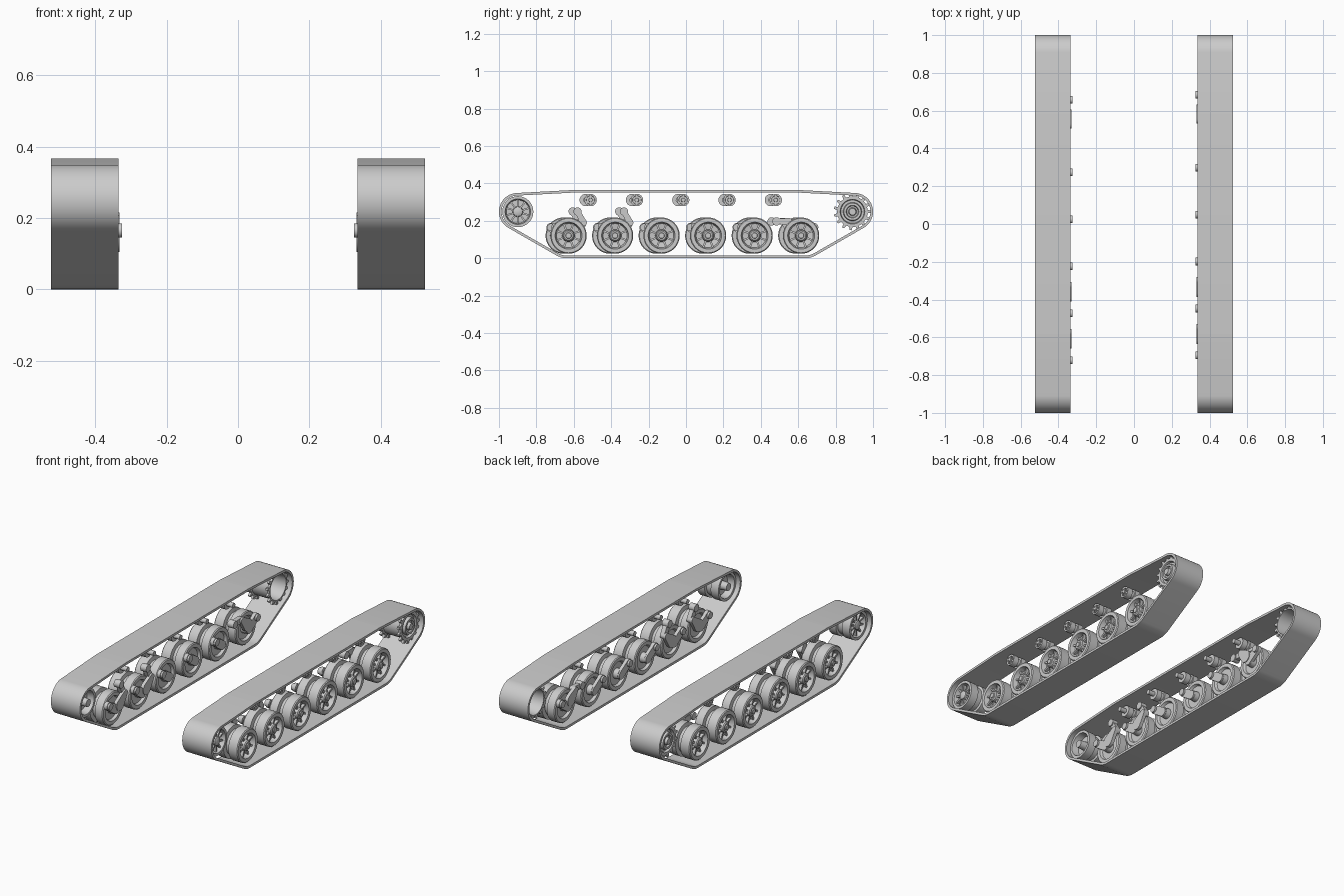
import bpy, bmesh, math
from mathutils import Vector
from mathutils.geometry import convex_hull_2d

cube = bpy.data.objects.get("Cube")
if cube:
    bpy.data.objects.remove(cube)

GREY = (0.6, 0.6, 0.6, 1)
mat = bpy.data.materials.new("plain grey")
mat.use_nodes = True
mat.diffuse_color = GREY
mat.node_tree.nodes["Principled BSDF"].inputs["Base Color"].default_value = GREY


def finish(name, bm):
    """Turn a bmesh into a smooth-shaded object with sharp creases."""
    bmesh.ops.recalc_face_normals(bm, faces=bm.faces)
    mesh = bpy.data.meshes.new(name)
    bm.to_mesh(mesh)
    bm.free()
    mesh.materials.append(mat)
    obj = bpy.data.objects.new(name, mesh)
    bpy.context.collection.objects.link(obj)
    bpy.ops.object.select_all(action='DESELECT')
    obj.select_set(True)
    bpy.context.view_layer.objects.active = obj
    bpy.ops.object.shade_smooth_by_angle(angle=math.radians(35))
    return obj


def ring_of(bm, x, points):
    return [bm.verts.new((x, y, z)) for y, z in points]


def bridge(bm, a, b):
    n = len(a)
    for i in range(n):
        bm.faces.new((a[i], a[(i + 1) % n], b[(i + 1) % n], b[i]))


def circle(y, z, r, n=32):
    return [(y + r * math.cos(2 * math.pi * i / n),
             z + r * math.sin(2 * math.pi * i / n)) for i in range(n)]


def prism(bm, points, x0, x1):
    """Side outline extruded across x."""
    a, b = ring_of(bm, x0, points), ring_of(bm, x1, points)
    bridge(bm, a, b)
    bm.faces.new(a)
    bm.faces.new(b)


def hull(circles, n=32):
    pts = [Vector(p) for c in circles for p in circle(*c, n)]
    return pts, convex_hull_2d(pts)


def link(bm, circles, x0, x1):
    """Bar with round ends wrapped around circles."""
    pts, order = hull(circles)
    prism(bm, [pts[i] for i in order], x0, x1)


def lathe(bm, side, y, z, profile, n=32):
    """Revolve (distance from centre line, radius) pairs about the axle."""
    rings = [ring_of(bm, side * u, circle(y, z, r, n)) for u, r in profile]
    for a, b in zip(rings, rings[1:]):
        bridge(bm, a, b)
    bm.faces.new(rings[0])
    bm.faces.new(rings[-1])


def ribs(bm, side, y, z, count, r0, r1, width, u0, u1):
    """Radial spokes."""
    for i in range(count):
        a = 2 * math.pi * (i + 0.5) / count
        d, t = Vector((math.cos(a), math.sin(a))), Vector((-math.sin(a), math.cos(a)))
        c, w = Vector((y, z)), width / 2
        prism(bm, [c + d * r0 - t * w, c + d * r1 - t * w,
                   c + d * r1 + t * w, c + d * r0 + t * w], side * u0, side * u1)


def track_band(side):
    t = 0.014
    wraps = [(-0.9, 0.249, 0.1), (0.9, 0.249, 0.1), (-0.58, 0.3, 0.066),
             (0.58, 0.3, 0.066), (-0.635, 0.12, 0.12), (0.635, 0.12, 0.12)]
    outer, order = hull(wraps, 64)
    inner, _ = hull([(y, z, r - t) for y, z, r in wraps], 64)
    bm = bmesh.new()
    rings = [ring_of(bm, side * u, [pts[i] for i in order])
             for u, pts in ((0.335, outer), (0.525, outer), (0.525, inner), (0.335, inner))]
    for i in range(4):
        bridge(bm, rings[i], rings[(i + 1) % 4])
    return bm


def road_wheel(side, y, z):
    bm = bmesh.new()
    lathe(bm, side, y, z, [
        (0.345, 0.028), (0.375, 0.03), (0.375, 0.065), (0.36, 0.072), (0.36, 0.092),
        (0.365, 0.097), (0.412, 0.097), (0.416, 0.075), (0.44, 0.075), (0.444, 0.097),
        (0.5, 0.097), (0.505, 0.092), (0.505, 0.072), (0.475, 0.064), (0.47, 0.034),
        (0.5, 0.03), (0.505, 0.024), (0.505, 0.016), (0.51, 0.014)])
    ribs(bm, side, y, z, 8, 0.025, 0.068, 0.01, 0.465, 0.49)
    return bm


def swing_arm(side, y, z, direction):
    bm = bmesh.new()
    py = y + 0.068 * direction
    link(bm, [(y, z, 0.026), (py, 0.165, 0.024)], side * 0.336, side * 0.356)
    lathe(bm, side, py, 0.165, [(0.325, 0.02), (0.36, 0.02)], 24)
    return bm


def shock_link(side, knob, foot, hub):
    bm = bmesh.new()
    lathe(bm, side, *knob, [(0.336, 0.022), (0.375, 0.022)], 24)
    link(bm, [(*knob, 0.014), (*foot, 0.018)], side * 0.342, side * 0.368)
    link(bm, [(*foot, 0.018), (*hub, 0.036)], side * 0.332, side * 0.352)
    return bm


def return_roller(side, y, z):
    bm = bmesh.new()
    lathe(bm, side, y, z, [
        (0.345, 0.014), (0.385, 0.014), (0.385, 0.033), (0.42, 0.033), (0.42, 0.024),
        (0.44, 0.024), (0.44, 0.033), (0.475, 0.033), (0.475, 0.024), (0.468, 0.022),
        (0.468, 0.012), (0.48, 0.01)], 24)
    ribs(bm, side, y, z, 6, 0.008, 0.026, 0.007, 0.465, 0.476)
    return bm


def idler(side, y, z):
    bm = bmesh.new()
    lathe(bm, side, y, z, [
        (0.35, 0.022), (0.4, 0.025), (0.4, 0.06), (0.36, 0.068), (0.36, 0.083),
        (0.41, 0.083), (0.414, 0.07), (0.446, 0.07), (0.45, 0.083), (0.5, 0.083),
        (0.5, 0.068), (0.47, 0.062), (0.47, 0.028), (0.495, 0.025), (0.5, 0.015)])
    ribs(bm, side, y, z, 10, 0.02, 0.066, 0.009, 0.465, 0.488)
    return bm


def sprocket(side, y, z):
    bm = bmesh.new()
    lathe(bm, side, y, z, [
        (0.46, 0.03), (0.46, 0.065), (0.36, 0.074), (0.36, 0.082), (0.375, 0.082),
        (0.38, 0.074), (0.48, 0.074), (0.485, 0.082), (0.5, 0.082), (0.5, 0.066),
        (0.485, 0.062), (0.485, 0.05), (0.505, 0.046), (0.505, 0.034), (0.495, 0.03),
        (0.495, 0.022), (0.512, 0.018)])
    # Two toothed rings
    for u in (0.36, 0.485):
        for i in range(15):
            a = 2 * math.pi * i / 15
            tooth = [(y + r * math.cos(a + o), z + r * math.sin(a + o))
                     for r, o in ((0.076, -0.13), (0.1, -0.06), (0.1, 0.06), (0.076, 0.13))]
            prism(bm, tooth, side * u, side * (u + 0.014))
    return bm


WHEEL_Z = 0.121
for side, label, shift in ((1, "left", 0), (-1, "right", -0.026)):
    finish(label + "_track_band", track_band(side))
    finish(label + "_idler_wheel", idler(side, -0.899, 0.249))
    finish(label + "_drive_sprocket", sprocket(side, 0.89, 0.249))
    for i in range(6):
        y = -0.628 + 0.2487 * i + shift
        tag = f"_{i + 1}"
        finish(label + "_road_wheel" + tag, road_wheel(side, y, WHEEL_Z))
        finish(label + "_swing_arm" + tag, swing_arm(side, y, WHEEL_Z, 1 if i == 5 else -1))
        # Shock links on the first two and the last wheel
        if i < 2:
            finish(label + "_shock_link" + tag, shock_link(
                side, (y + 0.048, 0.25), (y + 0.08, 0.19), (y + 0.03, 0.14)))
        elif i == 5:
            finish(label + "_shock_link" + tag, shock_link(
                side, (y - 0.132, 0.197), (y - 0.065, 0.197), (y - 0.02, 0.155)))
    for i in range(5):
        finish(f"{label}_return_roller_{i + 1}",
               return_roller(side, -0.51 + 0.2475 * i + shift, 0.311))
